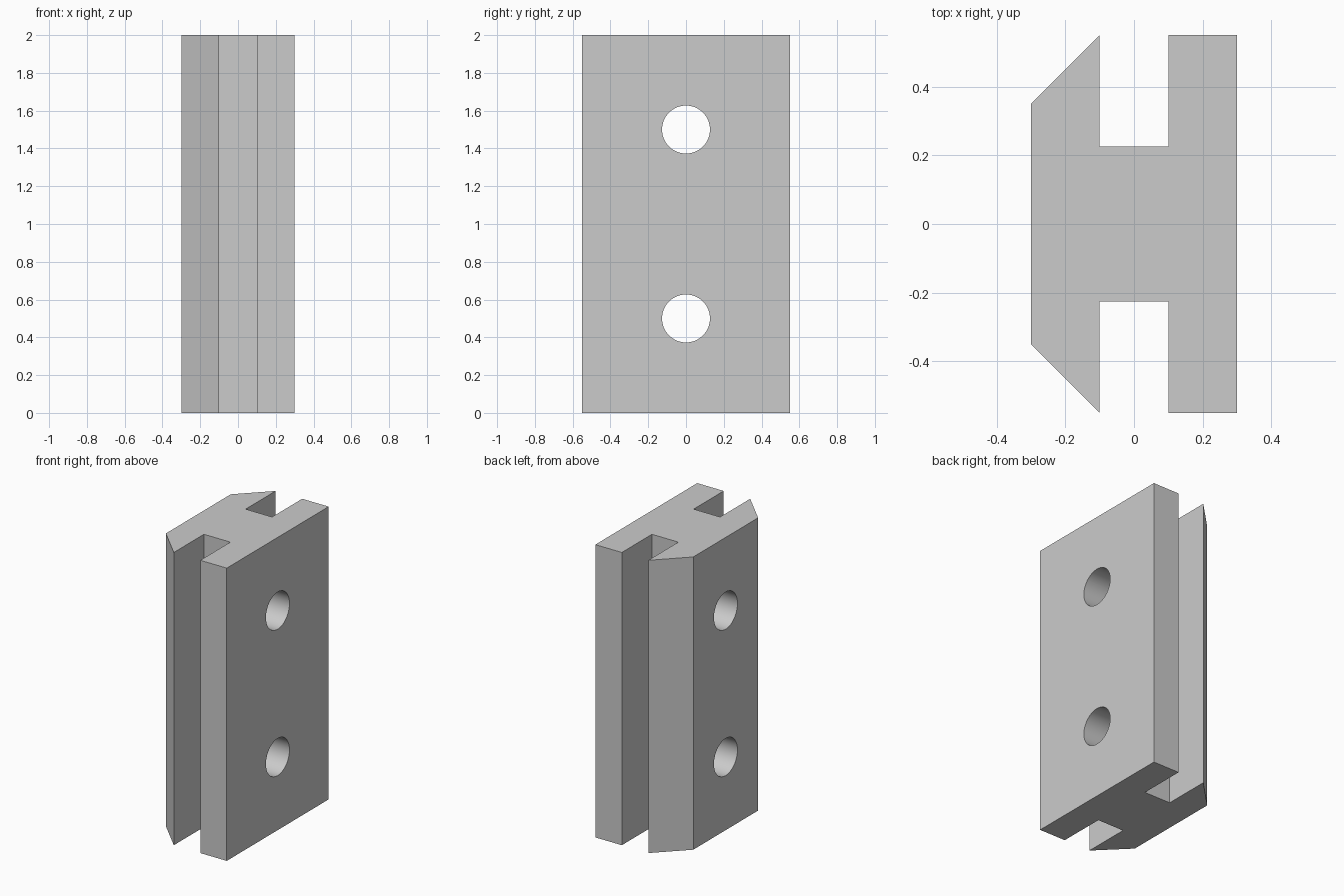
import bpy
import bmesh

HEIGHT = 2.0
HOLE_RADIUS = 0.127
HOLE_HEIGHTS = (0.5, 1.5)

cube = bpy.data.objects.get("Cube")
if cube:
    bpy.data.objects.remove(cube, do_unlink=True)

# Plain grey material
grey = bpy.data.materials.new("light_grey")
grey.use_nodes = True
colour = (0.6, 0.6, 0.6, 1.0)
grey.diffuse_color = colour
grey.node_tree.nodes["Principled BSDF"].inputs["Base Color"].default_value = colour

# Half of the cross-section, mirrored across y to close the outline
half = [(0.3, 0.55), (0.1, 0.55), (0.1, 0.225),
        (-0.1, 0.225), (-0.1, 0.55), (-0.3, 0.35)]
outline = half + [(x, -y) for x, y in reversed(half)]

# Slotted block: profile extruded upwards
bm = bmesh.new()
base = bm.faces.new([bm.verts.new((x, y, 0)) for x, y in outline])
top = bmesh.ops.extrude_face_region(bm, geom=[base])["geom"]
bmesh.ops.translate(bm, vec=(0, 0, HEIGHT),
                    verts=[v for v in top if isinstance(v, bmesh.types.BMVert)])
bmesh.ops.recalc_face_normals(bm, faces=bm.faces)
mesh = bpy.data.meshes.new("slotted_block")
bm.to_mesh(mesh)
bm.free()
mesh.materials.append(grey)
block = bpy.data.objects.new("slotted_block", mesh)
bpy.context.collection.objects.link(block)

# Two bolt holes drilled through along x
for z in HOLE_HEIGHTS:
    bpy.ops.mesh.primitive_cylinder_add(vertices=64, radius=HOLE_RADIUS, depth=1,
                                        location=(0, 0, z),
                                        rotation=(0, 1.570796, 0))
    cutter = bpy.context.object
    cutter.name = "hole_cutter"
    cutter.hide_render = True
    cutter.data.materials.append(grey)
    bpy.ops.object.select_all(action='DESELECT')
    block.select_set(True)
    bpy.context.view_layer.objects.active = block
    drill = block.modifiers.new("bolt_hole", 'BOOLEAN')
    drill.operation = 'DIFFERENCE'
    drill.solver = 'EXACT'
    drill.object = cutter
    bpy.ops.object.modifier_apply(modifier=drill.name)
    bpy.data.objects.remove(cutter, do_unlink=True)

# Smooth hole walls, crisp block edges
bpy.ops.object.shade_smooth_by_angle(angle=0.5)
